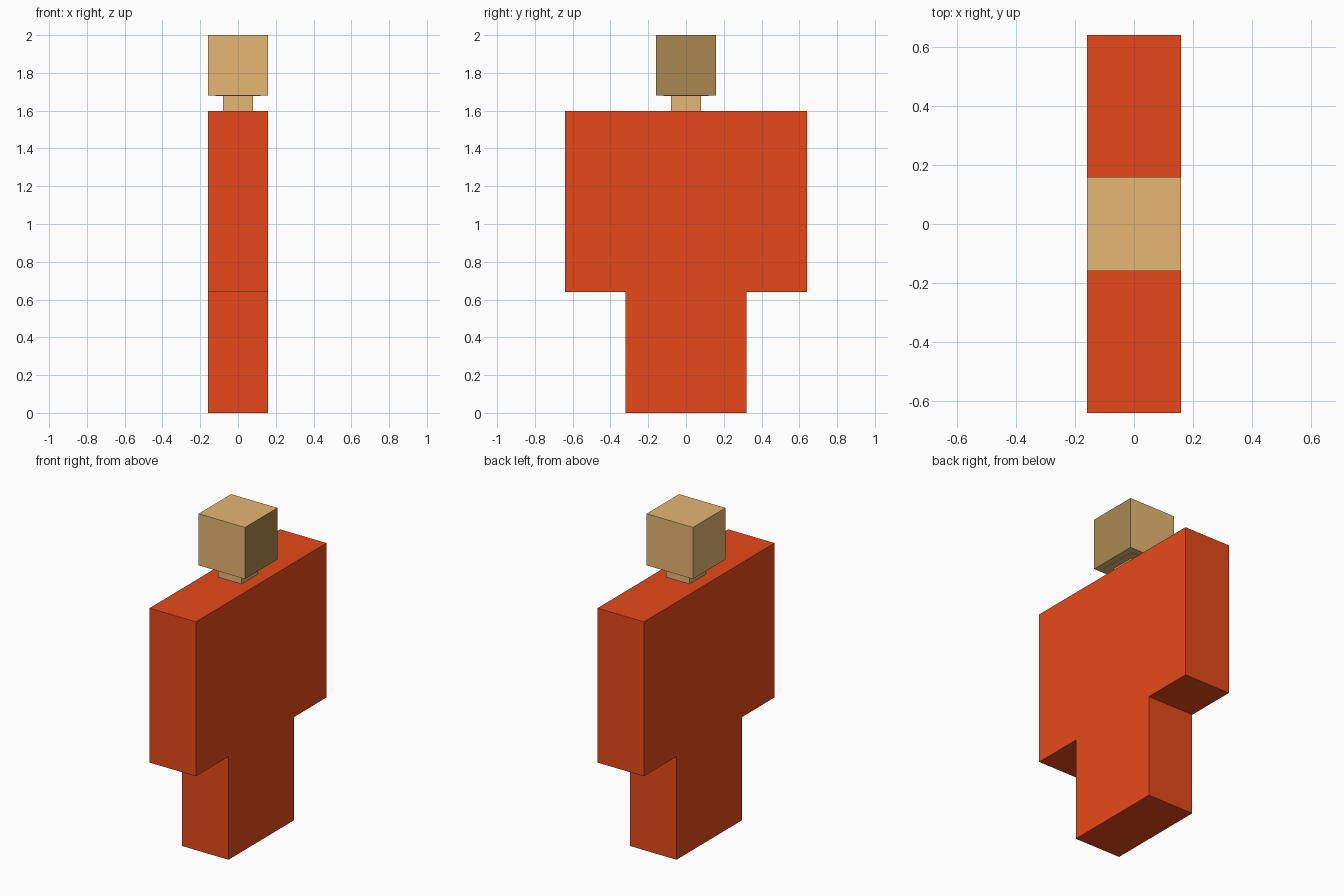
import bpy
import bmesh

if "Cube" in bpy.data.objects:
    bpy.data.objects.remove(bpy.data.objects["Cube"])


def material(name, rgb):
    m = bpy.data.materials.new(name)
    m.diffuse_color = (*rgb, 1.0)
    m.use_nodes = True
    m.node_tree.nodes["Principled BSDF"].inputs["Base Color"].default_value = m.diffuse_color
    return m


red = material("red cloth", (0.83, 0.069, 0.010))
tan = material("tan skin", (0.83, 0.485, 0.174))
brown = material("brown face", (0.397, 0.246, 0.082))


def prism(name, half_profile, half_depth, mats):
    """Mirror a (y, z) half profile across y = 0 and extrude it along x."""
    outline = half_profile + [(-y, z) for y, z in reversed(half_profile)]
    bm = bmesh.new()
    face = bm.faces.new([bm.verts.new((-half_depth, y, z)) for y, z in outline])
    ext = bmesh.ops.extrude_face_region(bm, geom=[face])
    moved = [g for g in ext["geom"] if isinstance(g, bmesh.types.BMVert)]
    bmesh.ops.translate(bm, verts=moved, vec=(2 * half_depth, 0, 0))
    bmesh.ops.recalc_face_normals(bm, faces=bm.faces)
    mesh = bpy.data.meshes.new(name)
    bm.to_mesh(mesh)
    bm.free()
    for m in mats:
        mesh.materials.append(m)
    obj = bpy.data.objects.new(name, mesh)
    bpy.context.collection.objects.link(obj)
    return obj


# Legs, torso and arms as one stepped slab
prism("body", [(0.32, 0), (0.32, 0.64), (0.64, 0.64), (0.64, 1.598)], 0.159, [red])

# Neck, thin plate under the chin, and head
prism("neck", [(0.08, 1.598), (0.08, 1.68)], 0.08, [tan])
prism("chin_plate", [(0.12, 1.677), (0.12, 1.68)], 0.12, [tan])
head = prism("head", [(0.159, 1.68), (0.159, 2.0)], 0.159, [tan, brown])

# Darker face on the +x side of the head
for p in head.data.polygons:
    p.material_index = 1 if p.normal.x > 0.9 else 0
